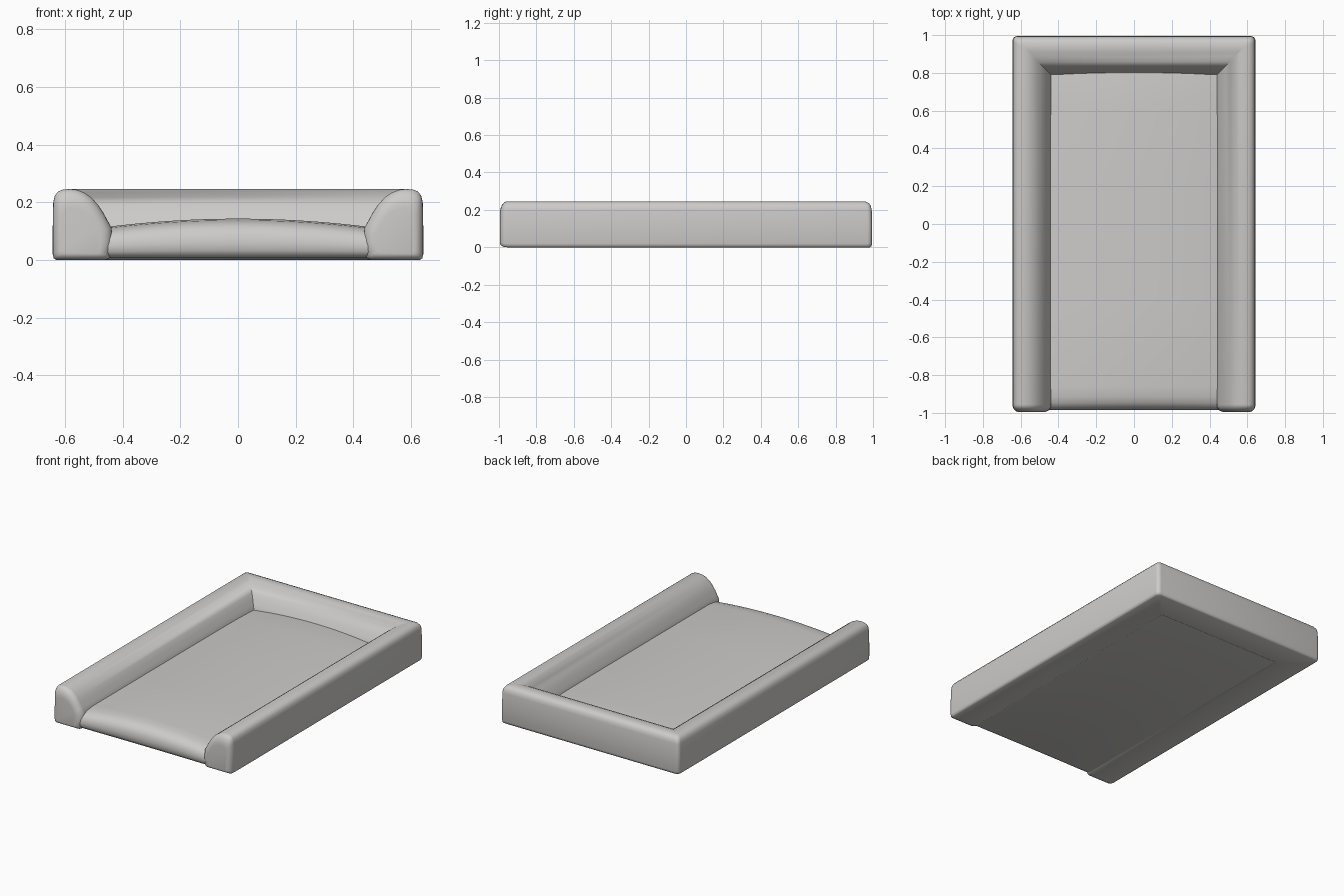
import bpy, bmesh
from math import sin, cos, pi, radians

if "Cube" in bpy.data.objects:
    bpy.data.objects.remove(bpy.data.objects["Cube"])

W, L = 0.643, 0.995   # half width, half length

fabric = bpy.data.materials.new("pale_grey_fabric")
fabric.use_nodes = True
color = (0.61, 0.6, 0.585, 1)
fabric.diffuse_color = color
fabric.node_tree.nodes["Principled BSDF"].inputs["Base Color"].default_value = color


def loft(name, rings, angle):
    """Skin closed rings of points and cap both ends."""
    bm = bmesh.new()
    rows = [[bm.verts.new(p) for p in ring] for ring in rings]
    n = len(rows[0])
    for a, b in zip(rows, rows[1:]):
        for i in range(n):
            j = (i + 1) % n
            bm.faces.new((a[i], a[j], b[j], b[i]))
    bm.faces.new(rows[0][::-1])
    bm.faces.new(rows[-1])
    bmesh.ops.remove_doubles(bm, verts=bm.verts, dist=0.0002)
    bmesh.ops.recalc_face_normals(bm, faces=bm.faces)
    mesh = bpy.data.meshes.new(name)
    bm.to_mesh(mesh)
    bm.free()
    mesh.materials.append(fabric)
    obj = bpy.data.objects.new(name, mesh)
    bpy.context.collection.objects.link(obj)
    bpy.ops.object.select_all(action='DESELECT')
    obj.select_set(True)
    bpy.context.view_layer.objects.active = obj
    bpy.ops.object.shade_smooth_by_angle(angle=radians(angle))
    return obj


# Bolster section: (distance in from the outer face, height)
section = [(0.012, 0), (0.003, 0.006), (0, 0.02), (0, 0.11), (0.002, 0.2),
           (0.007, 0.222), (0.018, 0.237), (0.035, 0.244), (0.06, 0.246),
           (0.085, 0.243), (0.11, 0.233), (0.135, 0.216), (0.158, 0.19),
           (0.176, 0.163), (0.19, 0.137), (0.204, 0.112), (0.208, 0.06),
           (0.2, 0.008), (0.185, 0)]


def end_ring(t):
    """Rounded front end of a side bolster, t from 0 (tip) to pi/2."""
    k = 1 - 0.36 * (1 - sin(t))
    y = -L + 0.04 * (1 - cos(t))
    return [(W - 0.09 - (d - 0.09) * k, y, 0.06 + (z - 0.06) * k)
            for d, z in section]


def corner_ring(a):
    """Mitred back corner with a softly rounded outer edge."""
    ring = []
    for d, z in section:
        r = 0.025 * max(0, 1 - d / 0.1)
        ring.append((W - d - r + r * cos(a), L - d - r + r * sin(a), z))
    return ring


half = [end_ring(i * pi / 12) for i in range(7)]
half += [corner_ring(i * pi / 8) for i in range(5)]
mirrored = [[(-x, y, z) for x, y, z in ring] for ring in reversed(half)]
loft("bolster", half + mirrored, 50)

# Mat: domed pad with a rolled front edge, as (y, fraction of height)
mat_section = [(-0.95, 0), (-0.972, 0.06), (-0.983, 0.2), (-0.985, 0.4),
               (-0.98, 0.6), (-0.968, 0.76), (-0.948, 0.88), (-0.915, 0.96),
               (-0.86, 1), (-0.4, 1), (0.2, 1), (0.6, 0.99), (0.75, 0.96),
               (0.83, 0.9), (0.83, 0)]
rings = []
for i in range(25):
    x = -0.48 + 0.04 * i
    top = 0.115 + 0.028 * (1 - (x / 0.45) ** 2)
    rings.append([(x, y, 0.006 + f * (top - 0.006)) for y, f in mat_section])
loft("mat", rings, 60)
